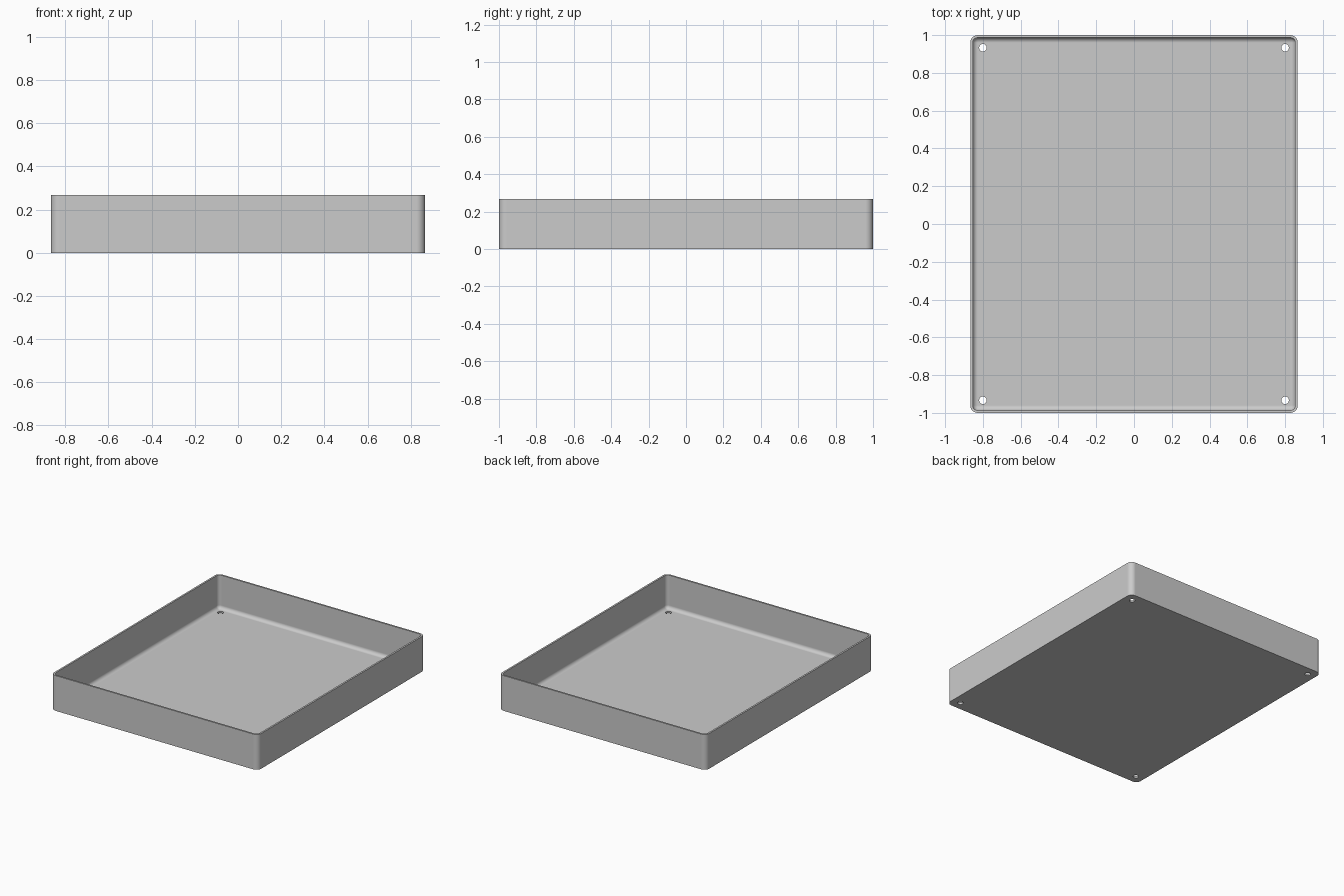
import bpy
import bmesh
from math import sin, cos, pi, radians
from mathutils import Matrix

HALF_X, HALF_Y, HEIGHT = 0.8667, 1.0, 0.2667
WALL = 0.0133
CORNER = 0.04
FILLET = CORNER - WALL
HOLE_RADIUS = 0.02
HOLE_INSET = 0.0667
STEPS = 8

cube = bpy.data.objects.get("Cube")
if cube:
    bpy.data.objects.remove(cube, do_unlink=True)

grey = bpy.data.materials.new("plain grey")
grey.use_nodes = True
colour = (0.6, 0.6, 0.6, 1)
grey.diffuse_color = colour
grey.node_tree.nodes["Principled BSDF"].inputs["Base Color"].default_value = colour


def make_object(name, bm):
    mesh = bpy.data.meshes.new(name)
    bm.to_mesh(mesh)
    bm.free()
    mesh.materials.append(grey)
    obj = bpy.data.objects.new(name, mesh)
    bpy.context.collection.objects.link(obj)
    return obj


def rounded_ring(bm, inset, z):
    """Rounded rectangle of vertices, pulled in from the outer wall."""
    radius = CORNER - inset
    ring = []
    for quarter, (sx, sy) in enumerate([(1, 1), (-1, 1), (-1, -1), (1, -1)]):
        for step in range(STEPS + 1):
            a = (quarter + step / STEPS) * pi / 2
            ring.append(bm.verts.new((sx * (HALF_X - CORNER) + radius * cos(a),
                                      sy * (HALF_Y - CORNER) + radius * sin(a), z)))
    return ring


# Tray shell: outer wall, rim, inner wall and rounded inside bottom edge
profile = [(0, 0), (0, HEIGHT), (WALL, HEIGHT)]
for step in range(STEPS + 1):
    a = step / STEPS * pi / 2
    profile.append((CORNER - FILLET * cos(a), WALL + FILLET * (1 - sin(a))))

bm = bmesh.new()
rings = [rounded_ring(bm, inset, z) for inset, z in profile]
for low, high in zip(rings, rings[1:]):
    for i in range(len(low)):
        j = (i + 1) % len(low)
        bm.faces.new((low[i], low[j], high[j], high[i]))
bm.faces.new(rings[0][::-1])
bm.faces.new(rings[-1])
bmesh.ops.remove_doubles(bm, verts=bm.verts, dist=0.00005)
bmesh.ops.recalc_face_normals(bm, faces=bm.faces)
tray = make_object("tray", bm)

# Screw holes through the floor in the four corners
bm = bmesh.new()
for sx in (-1, 1):
    for sy in (-1, 1):
        place = Matrix.Translation((sx * (HALF_X - HOLE_INSET), sy * (HALF_Y - HOLE_INSET), 0))
        bmesh.ops.create_cone(bm, cap_ends=True, segments=32, radius1=HOLE_RADIUS,
                              radius2=HOLE_RADIUS, depth=0.1, matrix=place)
cutter = make_object("hole_cutter", bm)
cutter.hide_render = True

bpy.ops.object.select_all(action="DESELECT")
tray.select_set(True)
bpy.context.view_layer.objects.active = tray
cut = tray.modifiers.new("screw holes", "BOOLEAN")
cut.operation = "DIFFERENCE"
cut.solver = "EXACT"
cut.object = cutter
bpy.ops.object.modifier_apply(modifier=cut.name)
bpy.data.objects.remove(cutter, do_unlink=True)

# Smooth rounded edges, flat floor and walls
bpy.ops.object.shade_smooth_by_angle(angle=radians(30))
weighted = tray.modifiers.new("flat faces", "WEIGHTED_NORMAL")
weighted.keep_sharp = True
